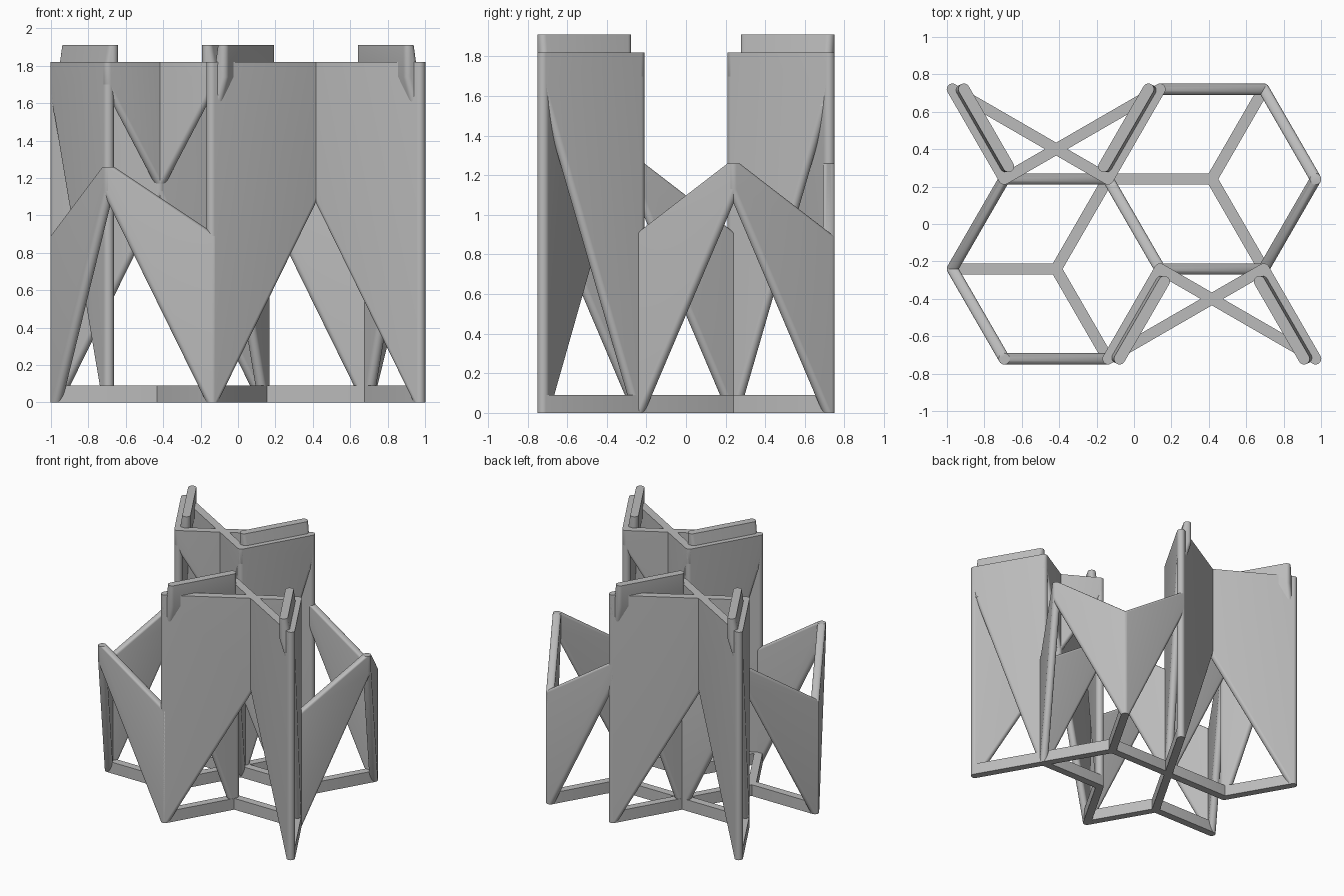
import bpy, bmesh
from math import cos, sin, pi, sqrt
from mathutils import Vector

cube = bpy.data.objects.get("Cube")
if cube:
    bpy.data.objects.remove(cube)

SIDE = 0.555          # edge of one hexagonal cell
ROW = SIDE * sqrt(3) / 2
RADIUS = 0.03         # half the wall thickness
TOP = 1.82

grey = bpy.data.materials.new("plain_grey")
grey.use_nodes = True
colour = (0.5, 0.5, 0.5, 1)
grey.diffuse_color = colour
grey.node_tree.nodes["Principled BSDF"].inputs["Base Color"].default_value = colour
parts = []


def hull(name, discs, radius=RADIUS, steps=24):
    """Solid wrapped around horizontal discs given as (plan point, height)."""
    bm = bmesh.new()
    for p, z in discs:
        for i in range(steps):
            a = 2 * pi * i / steps
            bm.verts.new((p.x + radius * cos(a), p.y + radius * sin(a), z))
    result = bmesh.ops.convex_hull(bm, input=bm.verts[:])
    loose = {v for v in bm.verts if not v.link_faces}
    bmesh.ops.delete(bm, geom=list(loose), context='VERTS')
    bmesh.ops.dissolve_limit(bm, angle_limit=0.002, verts=bm.verts[:], edges=bm.edges[:])
    bmesh.ops.recalc_face_normals(bm, faces=bm.faces[:])
    mesh = bpy.data.meshes.new(name)
    bm.to_mesh(mesh)
    bm.free()
    mesh.materials.append(grey)
    obj = bpy.data.objects.new(name, mesh)
    bpy.context.collection.objects.link(obj)
    parts.append(obj)


def panel(name, p, q, p_low, p_high, q_low, q_high):
    hull(name, [(p, p_low), (p, p_high), (q, q_low), (q, q_high)])


def base_bar(name, p, q):
    panel(name, p, q, 0, 0.09, 0, 0.09)


# Low hexagonal cells: walls zigzag between standing legs and raised peaks
def low_cell(name, centre, leg_corners, skipped):
    ring = [centre + SIDE * Vector((cos(k * pi / 3), sin(k * pi / 3))) for k in range(6)]
    for k in range(6):
        if k in skipped:
            continue
        n = (k + 1) % 6
        leg, peak = (k, n) if k in leg_corners else (n, k)
        panel(name + "_wall", ring[leg], ring[peak], 0, 0.89, 1.13, 1.26)
    for k in leg_corners:
        base_bar(name + "_base_spoke", centre, ring[k])


cell_centre = Vector((0.75 * SIDE, ROW / 2))
low_cell("back_cell", cell_centre, (1, 3, 5), (2,))
low_cell("front_cell", -cell_centre, (1, 3, 5), (0, 5))


# Tall bow-tie towers, one a half turn from the other
def tower(name, s):
    outer_a = s * Vector((-1.75 * SIDE, 1.5 * ROW))
    inner_a = s * Vector((-1.25 * SIDE, 0.5 * ROW))
    inner_b = s * Vector((-0.25 * SIDE, 0.5 * ROW))
    outer_b = s * Vector((0.25 * SIDE, 1.5 * ROW))
    cross = outer_a.lerp(inner_b, 2 / 3)
    middle = s * Vector((-0.75 * SIDE, ROW))

    for outer, inner in ((outer_a, inner_a), (outer_b, inner_b)):
        panel(name + "_outer_wall", outer, cross, 0, TOP, 1.13, TOP)
        panel(name + "_inner_wall", inner, cross, 1.7, TOP, 1.17, TOP)
        panel(name + "_side_wall", outer, inner, 1.66, TOP, 0, TOP)
        base_bar(name + "_base_side", outer, inner)

        # Raised tab set just inside the side wall, tapering into it below
        inward = Vector((0.062 if middle.x > outer.x else -0.062, 0))
        start = outer + inward
        end = outer.lerp(inner, 0.86) + inward
        hull(name + "_tab", [(start, 1.91), (end, 1.91), (start, 1.74), (end, 1.74),
                             (outer.lerp(inner, 0.05), 1.55), (outer.lerp(inner, 0.86), 1.55)])
    base_bar(name + "_base_front", inner_a, inner_b)


# Crossing point sits where the two diagonals meet
tower("back_tower", 1)
tower("front_tower", -1)

bpy.ops.object.select_all(action='DESELECT')
for obj in parts:
    obj.select_set(True)
bpy.context.view_layer.objects.active = parts[0]
bpy.ops.object.shade_smooth_by_angle(angle=0.6)
